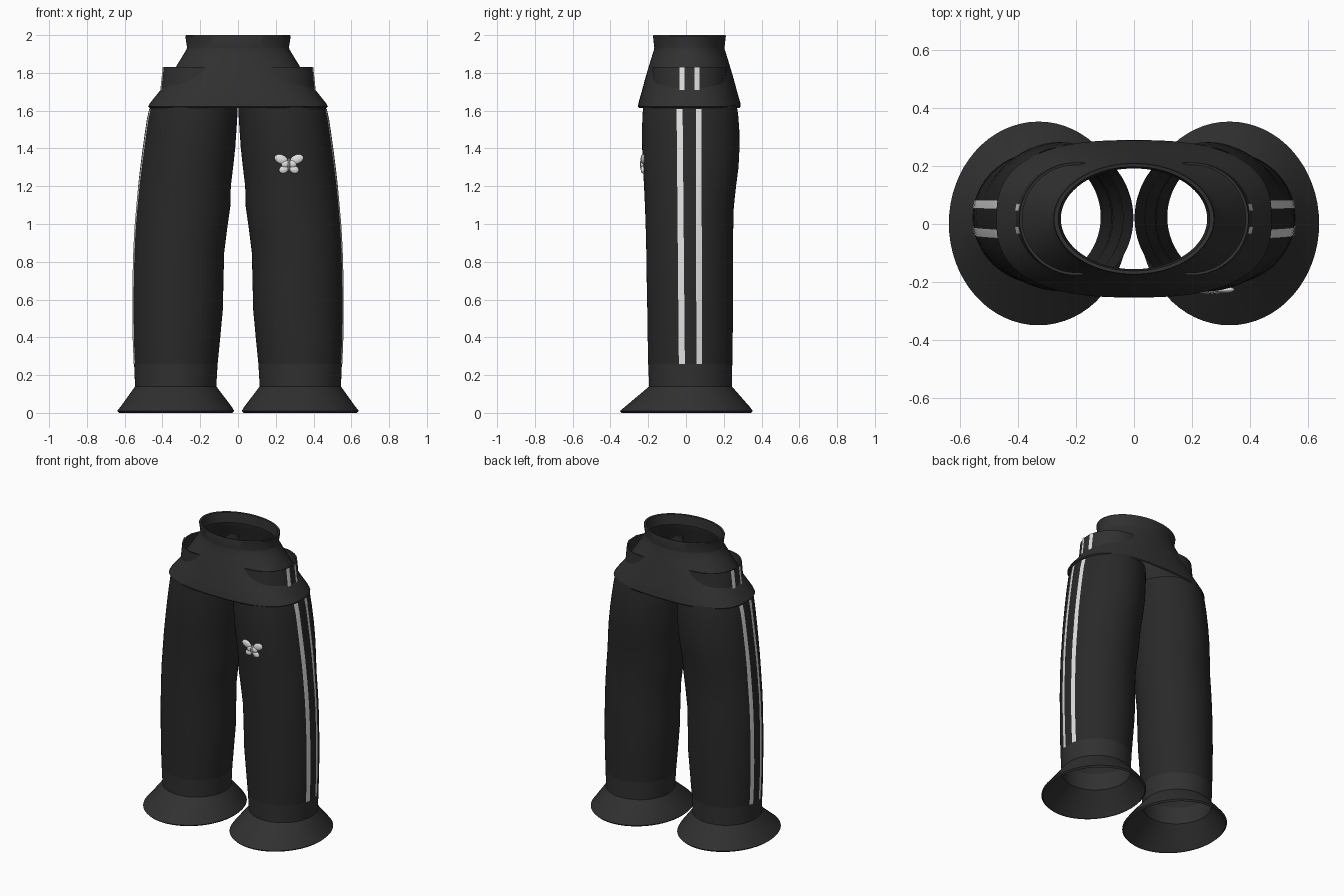
import bpy, math
from mathutils import Vector

if "Cube" in bpy.data.objects:
    bpy.data.objects.remove(bpy.data.objects["Cube"])


def material(name, r, g, b):
    m = bpy.data.materials.new(name)
    m.diffuse_color = (r, g, b, 1)
    m.use_nodes = True
    m.node_tree.nodes["Principled BSDF"].inputs["Base Color"].default_value = m.diffuse_color
    return m


LEG = material("charcoal leg cloth", 0.022, 0.022, 0.022)
TRIM = material("dark grey trim cloth", 0.030, 0.030, 0.030)
WHITE = material("off white", 0.75, 0.75, 0.75)


def make(name, verts, faces, mat, angle=30):
    me = bpy.data.meshes.new(name)
    me.from_pydata(verts, [], faces)
    me.materials.append(mat)
    ob = bpy.data.objects.new(name, me)
    bpy.context.collection.objects.link(ob)
    bpy.ops.object.select_all(action='DESELECT')
    ob.select_set(True)
    bpy.context.view_layer.objects.active = ob
    bpy.ops.object.shade_smooth_by_angle(angle=math.radians(angle))
    return ob


def grid_faces(rows, cols, closed, flip):
    faces = []
    for r in range(rows - 1):
        for c in range(cols if closed else cols - 1):
            d = (c + 1) % cols
            f = (r * cols + c, r * cols + d, (r + 1) * cols + d, (r + 1) * cols + c)
            faces.append(f[::-1] if flip else f)
    return faces


def loft(name, rings, mat, sx=1, arc=None, n=64):
    """Skin rings of (z, x_min, x_max, y_min, y_max, roundness exponent)."""
    a0, a1 = arc or (0, 2 * math.pi)
    verts = []
    for z, x0, x1, y0, y1, e in rings:
        for i in range(n):
            a = a0 + (a1 - a0) * i / (n - 1 if arc else n)
            c, s = math.cos(a), math.sin(a)
            x = (x0 + x1) / 2 + (x1 - x0) / 2 * math.copysign(abs(c) ** (2 / e), c)
            y = (y0 + y1) / 2 + (y1 - y0) / 2 * math.copysign(abs(s) ** (2 / e), s)
            verts.append((sx * x, y, z))
    return make(name, verts, grid_faces(len(rings), n, not arc, sx < 0), mat)


def ring_at(rings, z):
    for a, b in zip(rings, rings[1:]):
        if a[0] <= z <= b[0]:
            t = (z - a[0]) / (b[0] - a[0])
            return [p + (q - p) * t for p, q in zip(a, b)]
    return rings[-1]


def stripe(name, rings, zs, y_bottom, y_top, width, sx):
    """Thin strip lying on the outer side of a lofted part."""
    verts = []
    for k, z in enumerate(zs):
        _, x0, x1, y0, y1, _ = ring_at(rings, z)
        start = y_bottom + (y_top - y_bottom) * k / (len(zs) - 1)
        for j in range(4):
            y = start + width * j / 3
            u = (y - (y0 + y1) / 2) / ((y1 - y0) / 2)
            x = (x0 + x1) / 2 + (x1 - x0) / 2 * math.sqrt(1 - u * u) + 0.004
            verts.append((sx * x, y, z))
    return make(name, verts, grid_faces(len(zs), 4, False, sx < 0), WHITE)


# Profiles of the right-hand side
cuff = [(0.0, 0.03, 0.63, -0.34, 0.345, 2), (0.01, 0.02, 0.64, -0.35, 0.354, 2),
        (0.035, 0.035, 0.62, -0.32, 0.335, 2),
        (0.14, 0.115, 0.545, -0.195, 0.243, 2), (0.26, 0.108, 0.55, -0.2, 0.245, 2)]
leg = [(0.26, 0.108, 0.55, -0.2, 0.245, 2), (0.40, 0.094, 0.556, -0.203, 0.247, 2),
       (0.55, 0.08, 0.558, -0.205, 0.25, 2), (0.70, 0.077, 0.557, -0.208, 0.25, 2),
       (0.85, 0.073, 0.553, -0.21, 0.25, 2), (0.97, 0.058, 0.547, -0.213, 0.25, 2),
       (1.09, 0.041, 0.537, -0.217, 0.253, 2), (1.2, 0.038, 0.527, -0.222, 0.265, 2),
       (1.3, 0.026, 0.515, -0.228, 0.278, 2), (1.4, 0.015, 0.502, -0.232, 0.283, 2),
       (1.5, 0.008, 0.488, -0.233, 0.282, 2), (1.58, 0.003, 0.476, -0.23, 0.276, 2),
       (1.63, 0.002, 0.462, -0.226, 0.268, 2)]
pocket = [(1.68, 0.0, 0.412, -0.178, 0.214, 2), (1.76, 0.0, 0.404, -0.178, 0.214, 2),
          (1.83, 0.0, 0.396, -0.177, 0.213, 2), (1.828, 0.01, 0.386, -0.168, 0.204, 2),
          (1.74, 0.01, 0.386, -0.168, 0.204, 2)]

for side, sx in (("right", 1), ("left", -1)):
    loft(side + "_flared_cuff", cuff, TRIM, sx)
    loft(side + "_trouser_leg", leg, LEG, sx)
    loft(side + "_hip_pocket", pocket, TRIM, sx, arc=(-1.9, 1.9), n=40)
    zs = [0.26 + 1.35 * i / 24 for i in range(25)]
    stripe(side + "_front_leg_stripe", leg, zs, -0.038, -0.05, 0.032, sx)
    stripe(side + "_back_leg_stripe", leg, zs, 0.055, 0.052, 0.03, sx)
    for part, y in (("front", -0.035), ("back", 0.045)):
        stripe(f"{side}_{part}_pocket_stripe", pocket[:3], [1.71, 1.76, 1.83], y, y, 0.026, sx)

# Hip yoke with raised waistband and its inner lip
yoke = [(z, -rx, rx, 0.018 - ry, 0.018 + ry, e) for z, rx, ry, e in (
    (1.615, 0.468, 0.266, 2.6), (1.622, 0.476, 0.272, 2.6), (1.64, 0.466, 0.27, 2.55),
    (1.71, 0.41, 0.25, 2.4), (1.77, 0.37, 0.234, 2.3), (1.83, 0.33, 0.216, 2.2),
    (1.88, 0.299, 0.201, 2.1), (1.925, 0.272, 0.187, 2), (1.935, 0.27, 0.186, 2),
    (1.995, 0.279, 0.193, 2), (2.0, 0.276, 0.191, 2), (1.998, 0.262, 0.18, 2),
    (1.93, 0.253, 0.174, 2))]
loft("hip_yoke_and_waistband", yoke, TRIM, n=96)


# Butterfly patch on the thigh
def blob(name, x, z, rx, rz, tilt, depth=0.012):
    _, x0, x1, y0, y1, _ = ring_at(leg, z)
    u = (x - (x0 + x1) / 2) / ((x1 - x0) / 2)
    y = (y0 + y1) / 2 - (y1 - y0) / 2 * math.sqrt(1 - u * u) - 0.002
    bpy.ops.mesh.primitive_uv_sphere_add(segments=16, ring_count=10, location=(x, y, z))
    ob = bpy.context.object
    ob.name = name
    ob.scale = Vector((rx, depth, rz))
    ob.rotation_euler = (0, tilt, 0)
    ob.data.materials.append(WHITE)
    bpy.ops.object.shade_smooth()


for side, s in (("right", 1), ("left", -1)):
    blob(side + "_upper_wing", 0.27 + s * 0.042, 1.343, 0.037, 0.024, -s * 0.35)
    blob(side + "_lower_wing", 0.27 + s * 0.028, 1.288, 0.025, 0.020, s * 0.3)
    blob(side + "_wing_root", 0.27 + s * 0.019, 1.318, 0.022, 0.019, s * 0.5)
blob("butterfly_body", 0.27, 1.315, 0.007, 0.035, 0, 0.014)
